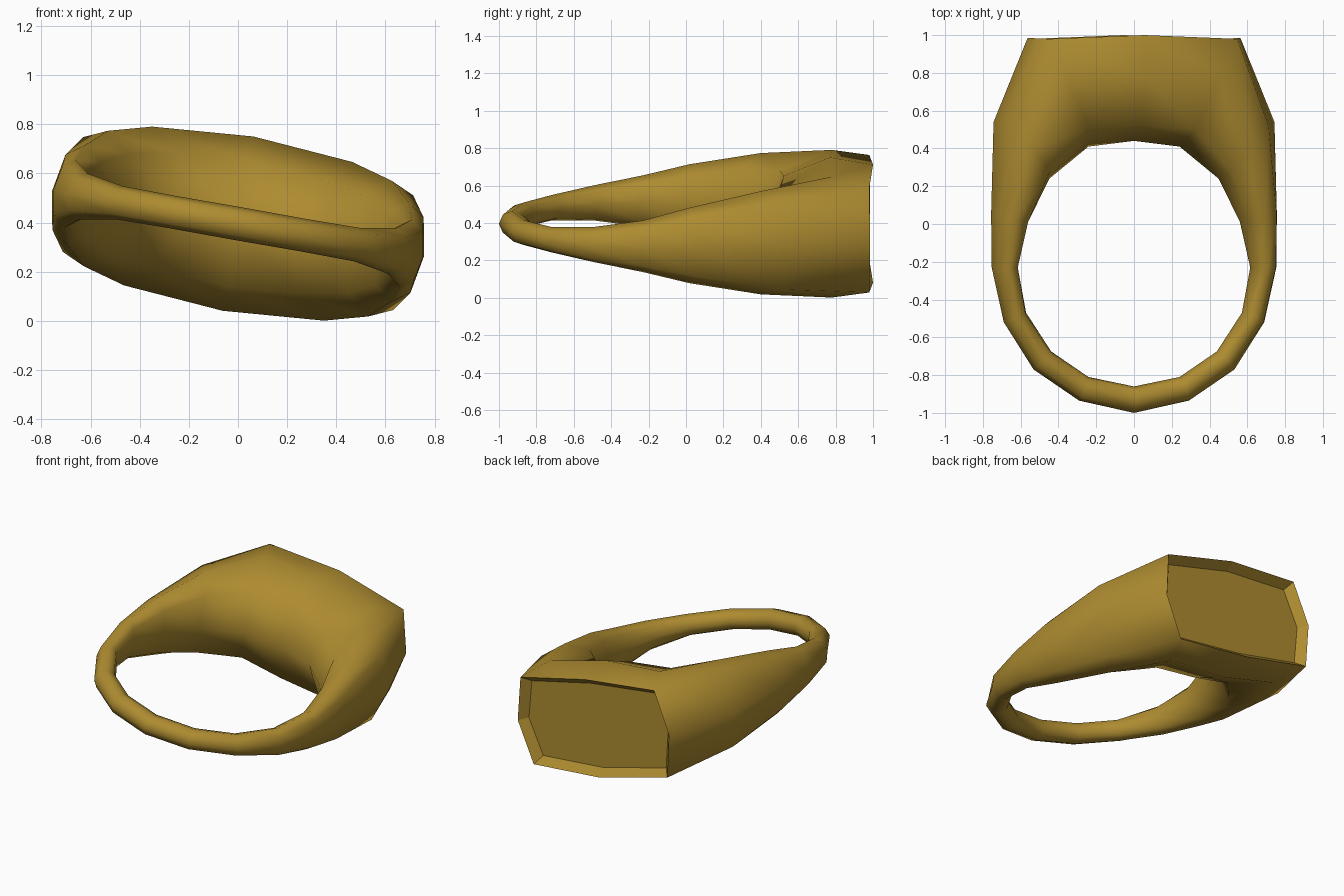
import bpy, bmesh, math
from mathutils import Matrix, Vector

if "Cube" in bpy.data.objects:
    bpy.data.objects.remove(bpy.data.objects["Cube"])

# Half of the ring's stations, from the thin back of the band to the wide bezel:
# inner x,y | widest x,y, half height | outer shoulder x,y, half height | outer x,y
ROWS = [
    (0, -.86, 0, -.93, .068, 0, -.98, .048, 0, -1.0),
    (.245, -.81, .27, -.87, .067, .285, -.92, .048, .295, -.935),
    (.445, -.675, .49, -.72, .069, .525, -.755, .049, .54, -.77),
    (.58, -.47, .64, -.495, .095, .685, -.515, .068, .70, -.52),
    (.625, -.23, .695, -.23, .14, .745, -.23, .10, .765, -.23),
    (.57, .01, .67, .02, .205, .74, .045, .155, .768, .05),
    (.455, .24, .587, .40, .28, .682, .52, .237, .755, .54),
    (.245, .41, .413, .78, .328, .505, .98, .284, .572, .985),
    (0, .44, 0, .77, .36, 0, 1.0, .32, 0, 1.0),
]


def section(row, sign):
    """Eight-sided cross-section of the ring at one station."""
    ix, iy, mx, my, h, dx, dy, dh, ox, oy = row
    ax, ay = ix + (mx - ix) * .25, iy + (my - iy) * .25
    pts = [(ix, iy, 0), (ax, ay, h * .72), (mx, my, h), (dx, dy, dh),
           (ox, oy, 0), (dx, dy, -dh), (mx, my, -h), (ax, ay, -h * .72)]
    return [Vector((sign * x, y, z)) for x, y, z in pts]


sections = [section(r, 1) for r in ROWS]
sections += [section(r, -1) for r in ROWS[7:0:-1]]
n = len(sections)

bm = bmesh.new()
rings = [[bm.verts.new(p) for p in s] for s in sections]

# Band and shoulders, left open where the bezel sits
for i in range(n):
    a, b = rings[i], rings[(i + 1) % n]
    for k in range(8):
        if i in (7, 8) and k in (3, 4):
            continue
        j = (k + 1) % 8
        bm.faces.new((a[k], a[j], b[j], b[k])).smooth = True

# Recessed flat bezel
rim = [rings[7][3], rings[8][3], rings[9][3], rings[9][4],
       rings[9][5], rings[8][5], rings[7][5], rings[7][4]]
floor = [bm.verts.new((v.co.x * .92, v.co.y - .055, v.co.z * .86)) for v in rim]
for k in range(8):
    j = (k + 1) % 8
    bm.faces.new((rim[k], rim[j], floor[j], floor[k]))
bm.faces.new(floor)
for v in rim + floor:
    for e in v.link_edges:
        if any(not f.smooth for f in e.link_faces):
            e.smooth = False

bmesh.ops.delete(bm, geom=[v for v in bm.verts if not v.link_faces], context='VERTS')
bmesh.ops.recalc_face_normals(bm, faces=bm.faces)

# Tilt the ring as it lies and raise it onto the ground
bm.transform(Matrix.Translation((0, 0, .396)) @ Matrix.Rotation(math.radians(10), 4, 'Y'))

mesh = bpy.data.meshes.new("signet_ring")
bm.to_mesh(mesh)
bm.free()
ring = bpy.data.objects.new("signet_ring", mesh)
bpy.context.collection.objects.link(ring)

gold = bpy.data.materials.new("gold")
gold.diffuse_color = (.42, .26, .03, 1)
gold.use_nodes = True
gold.node_tree.nodes["Principled BSDF"].inputs["Base Color"].default_value = gold.diffuse_color
mesh.materials.append(gold)
